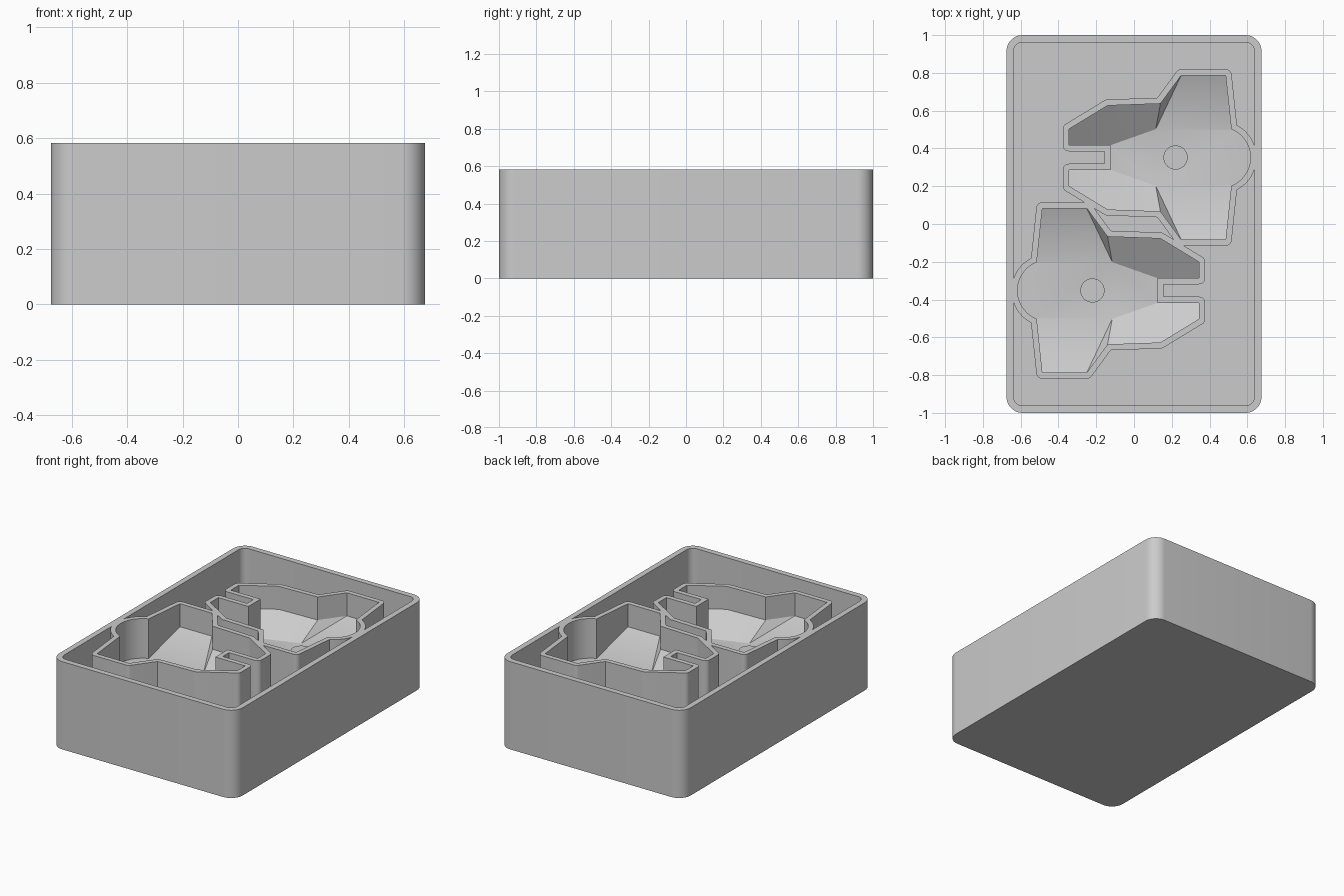
import bpy, bmesh, math
from mathutils import Vector, Matrix

cube = bpy.data.objects.get("Cube")
if cube:
    bpy.data.objects.remove(cube, do_unlink=True)

HEIGHT, FLOOR, WALL = 0.583, 0.04, 0.032
SPINE, PRONG, EDGE = 0.32, 0.35, 0.43     # cavity floor levels

grey = bpy.data.materials.new("plain_grey")
grey.use_nodes = True
colour = (0.6, 0.6, 0.6, 1)
grey.diffuse_color = colour
grey.node_tree.nodes["Principled BSDF"].inputs["Base Color"].default_value = colour


def finish(bm, name, matrix=Matrix()):
    bmesh.ops.remove_doubles(bm, verts=bm.verts, dist=0.0005)
    bm.transform(matrix)
    mesh = bpy.data.meshes.new(name)
    bm.to_mesh(mesh)
    bm.free()
    mesh.materials.append(grey)
    obj = bpy.data.objects.new(name, mesh)
    bpy.context.collection.objects.link(obj)
    bpy.ops.object.select_all(action='DESELECT')
    obj.select_set(True)
    bpy.context.view_layer.objects.active = obj
    bpy.ops.object.shade_smooth_by_angle(angle=math.radians(25))


def face(bm, points):
    return bm.faces.new([bm.verts.new(p) for p in points])


def arc(cx, cy, r, start, end, steps):
    angles = [start + (end - start) * i / steps for i in range(steps + 1)]
    return [Vector((cx + r * math.cos(a), cy + r * math.sin(a))) for a in angles]


def at(points, z):
    return [Vector((p.x, p.y, z)) for p in points]


def band(bm, low, high):
    for i in range(len(low)):
        j = (i + 1) % len(low)
        face(bm, [low[i], low[j], high[j], high[i]])


def rounded_rect(hx, hy, r):
    pts = []
    for k, (sx, sy) in enumerate([(1, 1), (-1, 1), (-1, -1), (1, -1)]):
        a = k * math.pi / 2
        pts += arc(sx * (hx - r), sy * (hy - r), r, a, a + math.pi / 2, 10)
    return pts


# Open outer box with rounded corners
bm = bmesh.new()
outer, inner = rounded_rect(0.675, 1, 0.085), rounded_rect(0.637, 0.962, 0.047)
band(bm, at(outer, 0), at(outer, HEIGHT))
band(bm, at(outer, HEIGHT), at(inner, HEIGHT))
band(bm, at(inner, HEIGHT), at(inner, FLOOR))
face(bm, reversed(at(outer, 0)))
face(bm, at(inner, FLOOR))
finish(bm, "outer_box")

# Half outline of a cavity, from the slot at the nose to the round tail
spine_nose = Vector((-0.125, 0.065, SPINE))
spine_mid = Vector((0.115, 0.15, SPINE))
tail_start = Vector((0.515, 0.15, SPINE))
prong_in = Vector((-0.345, 0.065, PRONG))
prong_out = Vector((-0.345, 0.15, EDGE))
body_front = Vector((-0.14, 0.275, EDGE))
body_back = Vector((0.14, 0.285, EDGE))
wing_front = Vector((0.25, 0.435, EDGE))
wing_back = Vector((0.485, 0.435, EDGE))
half = [tail_start, wing_back, wing_front, body_back, body_front,
        prong_out, prong_in, spine_nose]
flip = Matrix.Diagonal((1, -1, 1))
sweep = math.atan2(0.15, 0.06)
tail = at(arc(0.455, 0, 0.1615, -sweep, sweep, 24)[1:-1], SPINE)
outline = half + [flip @ p for p in reversed(half)] + tail


def offset_corners(points, d):
    """Outward offset: round on convex corners, mitred on concave ones."""
    corners = []
    n = len(points)
    for i in range(n):
        a, p, b = (points[k % n].to_2d() for k in (i - 1, i, i + 1))
        u, v = (p - a).normalized(), (b - p).normalized()
        n1, n2 = Vector((u.y, -u.x)), Vector((v.y, -v.x))
        turn = u.x * v.y - u.y * v.x
        if turn > 0.2:
            s = math.atan2(n1.y, n1.x)
            corners.append(arc(p.x, p.y, d, s, s + n1.angle(n2), 6))
        else:
            m = (n1 + n2).normalized()
            corners.append([p + m * d / m.dot(n1)])
    return corners


def build_mould(name, matrix):
    bm = bmesh.new()
    corners = offset_corners(outline, WALL)
    rim = at(outline, HEIGHT)
    # Flat top of the wall
    for i, p in enumerate(rim):
        j = (i + 1) % len(rim)
        here, there = at(corners[i], HEIGHT), at(corners[j], HEIGHT)
        if len(here) > 1:
            face(bm, [p] + here)
        face(bm, [p, here[-1], there[0], rim[j]])
    # Outside and inside of the wall
    outside = [p for c in corners for p in c]
    band(bm, at(outside, FLOOR), at(outside, HEIGHT))
    band(bm, rim, outline)
    # Sloping sides of the cavity
    slopes = [[prong_in, spine_nose, body_front, prong_out],
              [spine_nose, spine_mid, body_back, body_front],
              [spine_mid, wing_front, body_back],
              [spine_mid, tail_start, wing_back, wing_front]]
    for s in slopes:
        face(bm, s)
        face(bm, [flip @ p for p in reversed(s)])
    # Flat spine with the round tail
    face(bm, [flip @ spine_nose, flip @ spine_mid, flip @ tail_start]
         + tail + [tail_start, spine_mid, spine_nose])
    finish(bm, name + "_mould", matrix)

    # Round peg standing on the spine
    bm = bmesh.new()
    ring = arc(0.22, 0, 0.064, 0, 2 * math.pi, 32)[:-1]
    band(bm, at(ring, SPINE), at(ring, SPINE + 0.04))
    face(bm, at(ring, SPINE + 0.04))
    finish(bm, name + "_peg", matrix)


shift = Matrix.Translation((0, 0.352, 0))
build_mould("back", shift)
build_mould("front", Matrix.Rotation(math.pi, 4, 'Z') @ shift)
